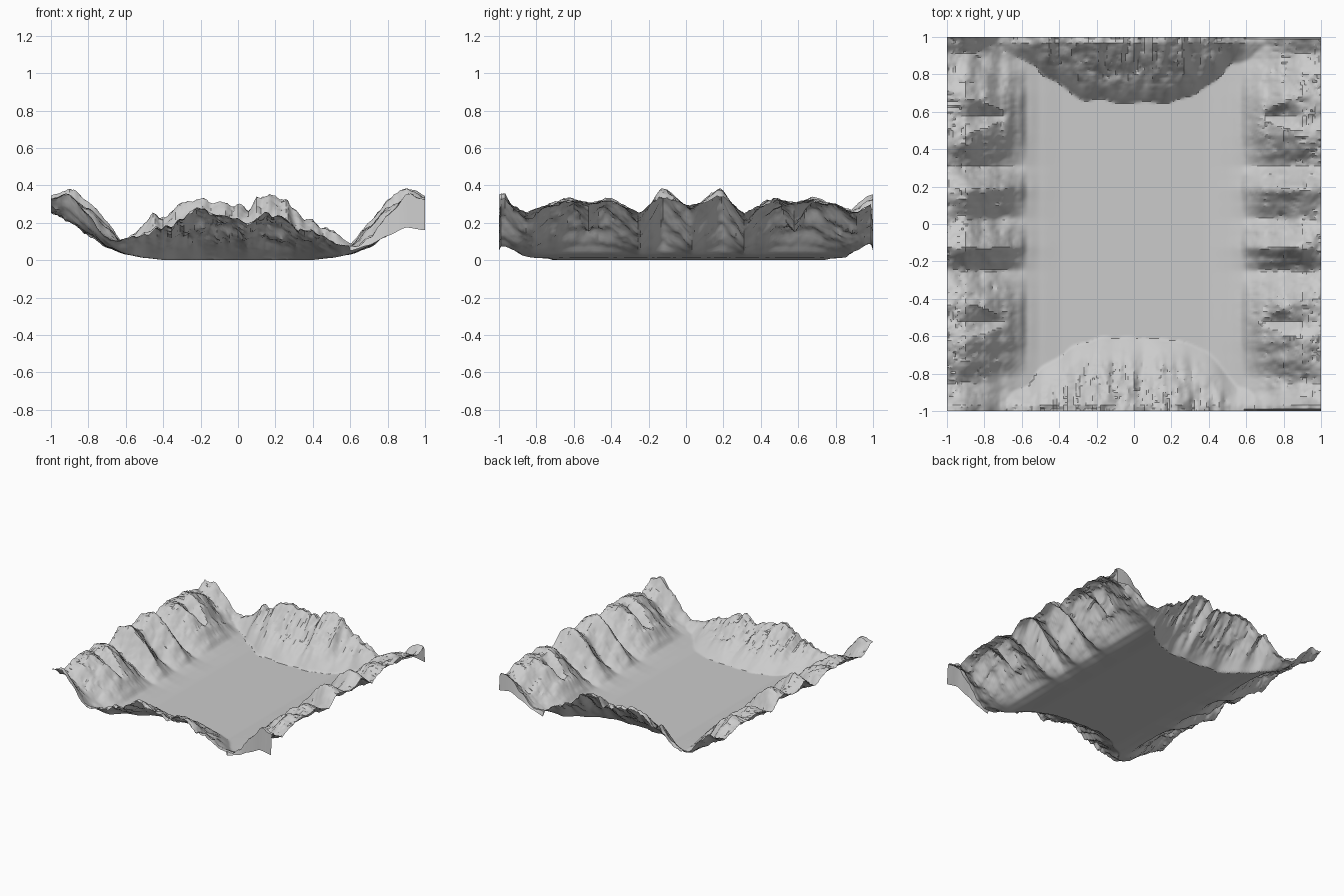
import bpy, bmesh, math
from mathutils import Vector, noise

if "Cube" in bpy.data.objects:
    bpy.data.objects.remove(bpy.data.objects["Cube"])

N = 180  # grid resolution


def curve(keys, x):
    """Smooth interpolation through (position, value) keys."""
    if x <= keys[0][0]:
        return keys[0][1]
    for (a, va), (b, vb) in zip(keys, keys[1:]):
        if x <= b:
            t = (x - a) / (b - a)
            return va + (vb - va) * (.5 * t + .5 * t * t * (3 - 2 * t))
    return keys[-1][1]


# Side mountains: height outward along a spur and along a ravine
SPUR = [(.38, 0), (.5, .015), (.57, .035), (.62, .1), (.7, .205), (.8, .32), (.9, .385), (1, .34)]
RAVINE = [(.38, 0), (.5, .012), (.6, .03), (.7, .065), (.8, .13), (.9, .2), (1, .25)]
# Spur strength along y (distance from the centre ravine), low slope and crest
LOW = [(0, .05), (.08, .5), (.155, 1), (.22, .45), (.28, 0), (.36, .35), (.45, .75),
       (.55, .85), (.65, .75), (.74, .4), (.85, .05), (.93, .08), (1.03, .4)]
HIGH = [(0, .4), (.155, 1), (.28, .02), (.4, .6), (.47, .75), (.55, .75),
        (.63, .75), (.75, .55), (.88, .05), (.95, .4), (1, .85)]
# Crest lines of the end mountains along x
BACK = [(-.75, .10), (-.6, .11), (-.54, .15), (-.46, .25), (-.4, .22), (-.33, .28), (-.22, .32),
        (-.1, .3), (0, .29), (.05, .26), (.1, .33), (.17, .35), (.25, .33),
        (.31, .25), (.42, .2), (.5, .15), (.6, .09), (.75, .08)]
FRONT = [(-.75, .1), (-.6, .11), (-.45, .15), (-.33, .2), (-.22, .27), (-.1, .24),
         (0, .22), (.05, .18), (.15, .25), (.25, .22), (.31, .17), (.42, .14),
         (.55, .08), (.75, .07)]


def clamp(t):
    return min(1, max(0, t))


def side_height(x, y):
    ax, u = abs(x), abs(y - 0.03)
    k = clamp((ax - .72) / .2)
    r = curve(LOW, u) * (1 - k) + curve(HIGH, u) * k
    # Fan-shaped bowl in the middle of each broad mountain
    fan = .03 + max(0, (ax - .7) * .35)
    depth = curve([(.66, 0), (.76, .5), (.85, .4), (1, .12)], ax)
    r -= depth * clamp(1 - abs(u - .55) / fan)
    return curve(RAVINE, ax) * (1 - r) + curve(SPUR, ax) * r


def end_height(x, y):
    base = (.65 if y > 0 else .61) + .17 * (abs(x) / .5) ** 3
    base = min(base, .84)
    base += .03 * noise.noise(Vector((x * 9, 3 if y > 0 else 7, 0)))
    t = max(0, (abs(y) - base) / (.97 - base))
    return curve(BACK if y > 0 else FRONT, x) * min(1, t) ** .9


def height(x, y):
    s, e = side_height(x, y), end_height(x, y)
    h = max(s, e)
    # Rocky erosion, with streaks running down the end slopes
    p = Vector((x * 13, y * 13, 0))
    rough = noise.noise(p) * .016 + (.25 - abs(noise.noise(p * 2.3))) * .02
    if s < e:
        rough += clamp((e - s) / .1) * .028 * noise.noise(Vector((x * 24, y * 8, 5)))
    h += rough * clamp((h - .025) / .12)
    # Cut skirt at the right-hand corners
    if abs(y) > .999 and x > .6:
        h = min(h, curve([(.6, .05), (.7, .08), (.8, .13), (.9, .175), (1, .16)], x))
    return max(0, h)


# Terrain: open sheet with a flat valley floor and a mountain rim
bm = bmesh.new()
bmesh.ops.create_grid(bm, x_segments=N, y_segments=N, size=1)
for v in bm.verts:
    v.co.z = height(v.co.x, v.co.y)
mesh = bpy.data.meshes.new("mountain_valley")
bm.to_mesh(mesh)
bm.free()
valley = bpy.data.objects.new("mountain_valley", mesh)
bpy.context.collection.objects.link(valley)
bpy.context.view_layer.objects.active = valley
valley.select_set(True)
bpy.ops.object.shade_smooth_by_angle(angle=math.radians(30))
